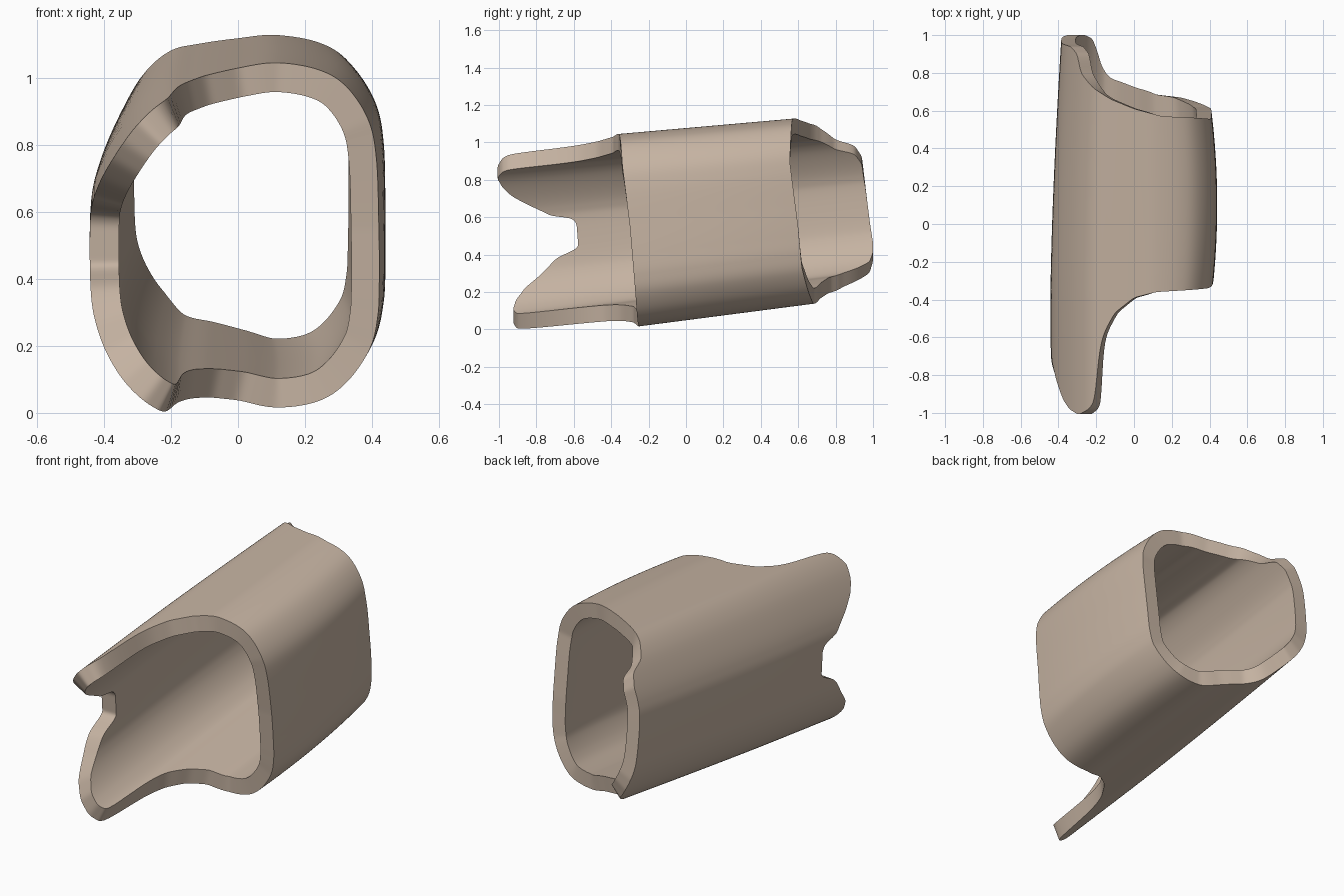
import bpy, bmesh, math
from mathutils import Vector

if "Cube" in bpy.data.objects:
    bpy.data.objects.remove(bpy.data.objects["Cube"])

N, ROWS, WALL = 400, 16, 0.087

# Outer cross-section (x, z) where y = -0.3, counter-clockwise
PROFILE = [(.44, .55), (.435, .76), (.41, .88), (.34, .98), (.25, 1.03), (.12, 1.05), (0, 1.037),
           (-.13, 1.015), (-.22, .99), (-.3, .925), (-.37, .825), (-.42, .72), (-.44, .62),
           (-.44, .42), (-.42, .31), (-.37, .21), (-.3, .13), (-.21, .073), (-.1, .055),
           (0, .035), (.12, .01), (.25, .03), (.34, .09), (.41, .19), (.435, .29), (.44, .4)]

# Front rim (x, y, z): short right side, two tabs and a notch on the left
FRONT = [(.43, -.30, .55), (.40, -.34, .87), (.12, -.36, 1.05), (0, -.39, 1.03), (-.1, -.47, 1.0),
         (-.16, -.57, .985), (-.19, -.68, .97), (-.2, -.78, .96), (-.208, -.93, .95),
         (-.24, -.98, .92), (-.30, -1.01, .87), (-.35, -.98, .81), (-.39, -.93, .76),
         (-.42, -.84, .70), (-.44, -.75, .65), (-.44, -.72, .615), (-.44, -.61, .605),
         (-.44, -.585, .57), (-.44, -.575, .43), (-.44, -.59, .39), (-.44, -.69, .378),
         (-.44, -.72, .34), (-.43, -.77, .27), (-.40, -.86, .18), (-.35, -.91, .1),
         (-.28, -.925, .04), (-.22, -.9, .01), (-.207, -.82, 0), (-.2, -.72, .02),
         (-.19, -.6, .03), (-.15, -.45, .035), (-.08, -.34, .035), (0, -.28, .03),
         (.12, -.25, .01), (.4, -.27, .19)]

# Back rim (x, y, z): longer left lip
BACK = [(.42, .6, .55), (.41, .555, .9), (.15, .57, 1.125), (0, .61, 1.105), (-.12, .66, 1.08),
        (-.2, .72, 1.05), (-.27, .8, 1.0), (-.30, .9, .98), (-.34, .94, .93), (-.38, .95, .85),
        (-.385, 1.0, .42), (-.34, 1.0, .35), (-.27, .98, .30), (-.24, .92, .27),
        (-.21, .84, .23), (-.13, .77, .2), (0, .72, .165), (.12, .685, .135),
        (.25, .67, .15), (.41, .62, .32)]


def side_scale(x, y):
    if x < 0:
        return 1 - .13 * min(1, max(0, (y + .4) / 1.38)) ** 1.5
    return 1 - .28 * (y - .1) ** 2


def place(x, y, z):
    return Vector((x * side_scale(x, y), y, z + (.13 - .04 * z) * (y + .3)))


def unplace(x, y, z):
    d = y + .3
    return Vector((x / side_scale(x, y), (z - .13 * d) / (1 - .04 * d)))


def resample(points, count):
    """Closed Catmull-Rom curve, evenly spaced."""
    p = [Vector(q) for q in points]
    n, dense = len(p), []
    for i in range(n):
        a, b, c, d = (p[(i + k) % n] for k in (-1, 0, 1, 2))
        for s in range(40):
            t = s / 40
            dense.append(.5 * (2 * b + (c - a) * t + (2 * a - 5 * b + 4 * c - d) * t * t
                               + (3 * b - a - 3 * c + d) * t ** 3))
    dense.append(dense[0])
    total = sum((dense[i + 1] - dense[i]).length for i in range(len(dense) - 1))
    out, run, k = [], 0, 0
    for i in range(count):
        target = total * i / count
        while run + (dense[k + 1] - dense[k]).length < target:
            run += (dense[k + 1] - dense[k]).length
            k += 1
        seg = dense[k + 1] - dense[k]
        out.append(dense[k] + seg * ((target - run) / max(seg.length, 1e-9)))
    return out


def rim(keys, outline):
    """Rim depth y for every outline point."""
    marks = {}
    for x, y, z in keys:
        q = unplace(x, y, z)
        marks[min(range(N), key=lambda i: (outline[i] - q).length)] = y
    ks = sorted(marks.items())
    ks = [(ks[-1][0] - N, ks[-1][1])] + ks + [(ks[0][0] + N, ks[0][1])]
    ys = []
    for i in range(N):
        for (a, ya), (b, yb) in zip(ks, ks[1:]):
            if a <= i < b:
                ys.append(ya + (yb - ya) * (i - a) / (b - a))
                break
    for _ in range(4):
        ys = [(ys[i - 1] + 2 * ys[i] + ys[(i + 1) % N]) / 4 for i in range(N)]
    return ys


outer = resample(PROFILE, N)
front, back = rim(FRONT, outer), rim(BACK, outer)
inner = []
for i in range(N):
    tan = outer[(i + 3) % N] - outer[i - 3]
    inner.append(outer[i] + Vector((-tan.y, tan.x)).normalized() * WALL)

# Sleeve: outer skin front to back, then inner skin back to front, closed into a ring
bm = bmesh.new()
columns = []
for i in range(N):
    ys = [front[i] + (back[i] - front[i]) * r / ROWS for r in range(ROWS + 1)]
    col = [bm.verts.new(place(outer[i].x, y, outer[i].y)) for y in ys]
    col += [bm.verts.new(place(inner[i].x, y, inner[i].y)) for y in reversed(ys)]
    columns.append(col)
M = len(columns[0])
for i in range(N):
    a, b = columns[i], columns[(i + 1) % N]
    for j in range(M):
        k = (j + 1) % M
        bm.faces.new((a[j], b[j], b[k], a[k]))
bmesh.ops.recalc_face_normals(bm, faces=bm.faces)
mesh = bpy.data.meshes.new("sleeve")
bm.to_mesh(mesh)
bm.free()
sleeve = bpy.data.objects.new("sleeve", mesh)
bpy.context.collection.objects.link(sleeve)

# Warm tan finish
mat = bpy.data.materials.new("tan")
mat.diffuse_color = (.56, .45, .36, 1)
mat.use_nodes = True
mat.node_tree.nodes["Principled BSDF"].inputs["Base Color"].default_value = mat.diffuse_color
mesh.materials.append(mat)

bpy.context.view_layer.objects.active = sleeve
sleeve.select_set(True)
bpy.ops.object.shade_smooth_by_angle(angle=math.radians(35))
